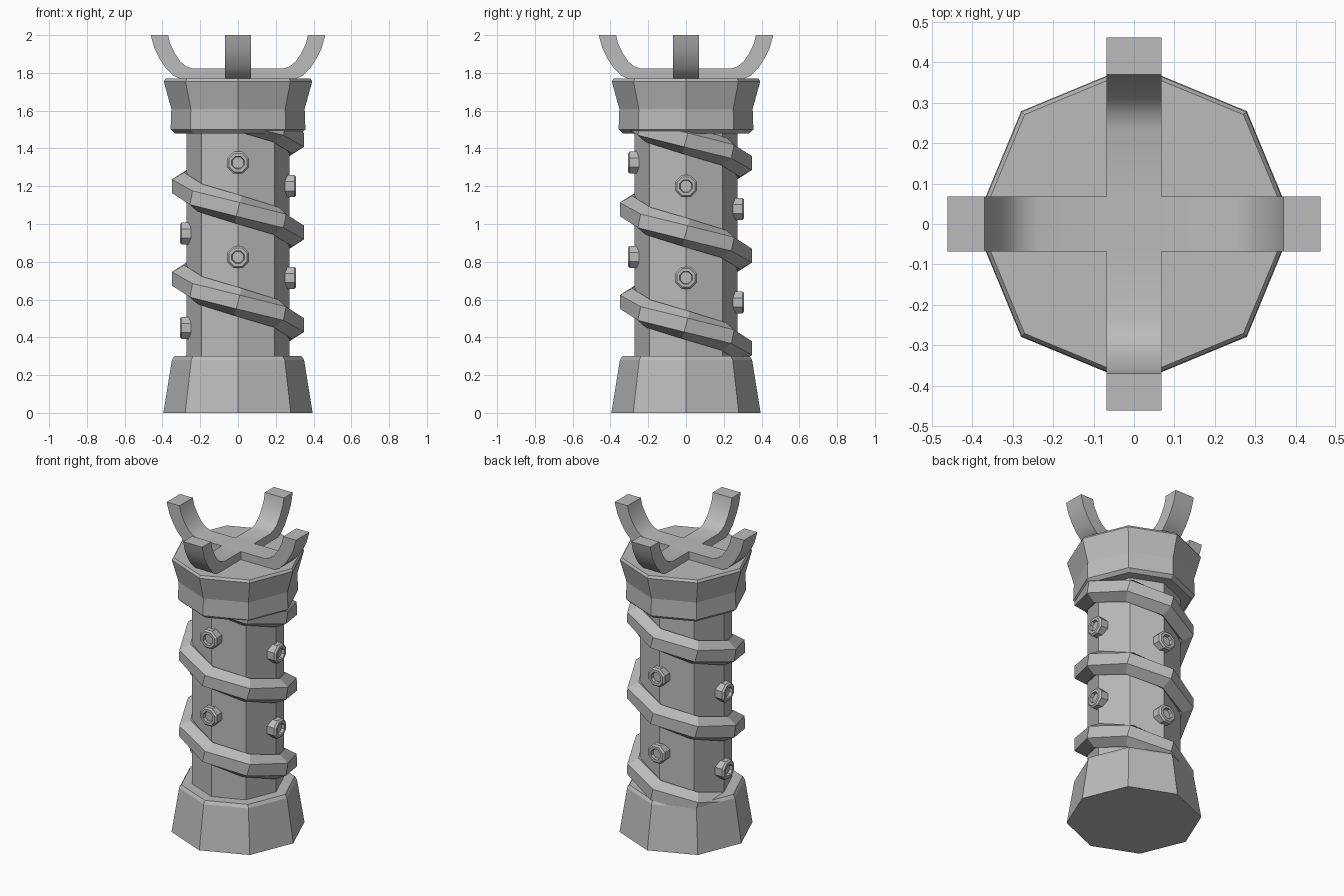
import bpy, bmesh, math
from mathutils import Vector, Matrix

if "Cube" in bpy.data.objects:
    bpy.data.objects.remove(bpy.data.objects["Cube"])

grey = bpy.data.materials.new("stone_grey")
grey.diffuse_color = (0.5, 0.5, 0.5, 1)
grey.use_nodes = True
grey.node_tree.nodes["Principled BSDF"].inputs["Base Color"].default_value = grey.diffuse_color


def finish(name, bm, smooth=False):
    bmesh.ops.remove_doubles(bm, verts=bm.verts, dist=1e-5)
    bmesh.ops.recalc_face_normals(bm, faces=bm.faces)
    mesh = bpy.data.meshes.new(name)
    bm.to_mesh(mesh)
    bm.free()
    mesh.materials.append(grey)
    obj = bpy.data.objects.new(name, mesh)
    bpy.context.collection.objects.link(obj)
    if smooth:
        bpy.ops.object.select_all(action='DESELECT')
        obj.select_set(True)
        bpy.context.view_layer.objects.active = obj
        bpy.ops.object.shade_smooth_by_angle(angle=math.radians(35))
    return obj


def skin(bm, rings, capped=True):
    """Join closed rings of points with quads and cap both ends."""
    vs = [[bm.verts.new(p) for p in ring] for ring in rings]
    n = len(vs[0])
    for a, b in zip(vs, vs[1:]):
        for i in range(n):
            j = (i + 1) % n
            bm.faces.new((a[i], a[j], b[j], b[i]))
    if capped:
        bm.faces.new(vs[0])
        bm.faces.new(vs[-1])


def octagon(r, z, turn=0.0):
    return [Vector((r * math.cos(math.radians(45 * i + turn)),
                    r * math.sin(math.radians(45 * i + turn)), z)) for i in range(8)]


def lathe(name, profile):
    bm = bmesh.new()
    skin(bm, [octagon(r, z) for r, z in profile])
    return finish(name, bm)


# Eight-sided column
lathe("base", [(0.395, 0), (0.35, 0.28), (0.337, 0.3)])
lathe("shaft", [(0.272, 0.25), (0.272, 1.55)])
lathe("head", [(0.335, 1.48), (0.357, 1.5), (0.353, 1.61), (0.393, 1.755), (0.383, 1.77)])

# Hexagonal band winding down the shaft
bm = bmesh.new()
PITCH, RADIUS, THICK = 0.49, 0.285, 0.075
slope = math.atan(PITCH / (2 * math.pi * RADIUS))
rings = []
for deg in range(-90, 901, 45):
    a = math.radians(deg)
    out = Vector((math.cos(a), math.sin(a), 0))
    side = Vector((-math.sin(a), math.cos(a), 0))
    up = side * math.sin(slope) + Vector((0, 0, math.cos(slope)))
    centre = out * RADIUS + Vector((0, 0, 1.445 - PITCH * deg / 360))
    rings.append([centre + THICK * (out * math.cos(t) + up * math.sin(t))
                  for t in (math.radians(30 + 60 * k) for k in range(6))])
skin(bm, rings)
finish("spiral_band", bm)

# Studs with a recessed centre, one column on each side
for side, deg, heights in (("front", 270, (1.325, 0.825)), ("right", 0, (1.2, 0.715)),
                           ("back", 90, (1.08, 0.585)), ("left", 180, (0.95, 0.45))):
    for k, z in enumerate(heights):
        bm = bmesh.new()
        skin(bm, [octagon(r, d, 22.5) for r, d in
                  ((0.063, 0.24), (0.063, 0.298), (0.053, 0.308), (0.036, 0.308), (0.032, 0.29))])
        turn = Matrix.Rotation(math.radians(deg), 4, 'Z') @ Matrix.Rotation(math.pi / 2, 4, 'Y')
        bm.transform(Matrix.Translation((0, 0, z)) @ turn)
        finish(f"stud_{side}_{k + 1}", bm)

# Four curved prongs meeting in a cross
W = 0.068
outer = [(W, 1.765), (0.30, 1.765), (0.345, 1.787), (0.386, 1.83), (0.418, 1.88), (0.443, 1.93), (0.462, 2.0)]
inner = [(W, 1.822), (0.235, 1.822), (0.275, 1.835), (0.305, 1.86), (0.333, 1.9), (0.36, 1.955), (0.37, 2.0)]
bm = bmesh.new()
for q in range(4):
    rot = Matrix.Rotation(q * math.pi / 2, 4, 'Z')
    rings = [[rot @ Vector(p) for p in ((o[0], -W, o[1]), (o[0], W, o[1]),
                                        (i[0], W, i[1]), (i[0], -W, i[1]))]
             for o, i in zip(outer, inner)]
    skin(bm, rings, False)
    bm.faces.new([bm.verts.new(p) for p in rings[-1]])
for z in (1.765, 1.822):
    bm.faces.new([bm.verts.new((x, y, z)) for x, y in ((-W, -W), (W, -W), (W, W), (-W, W))])
finish("prongs", bm, True)
